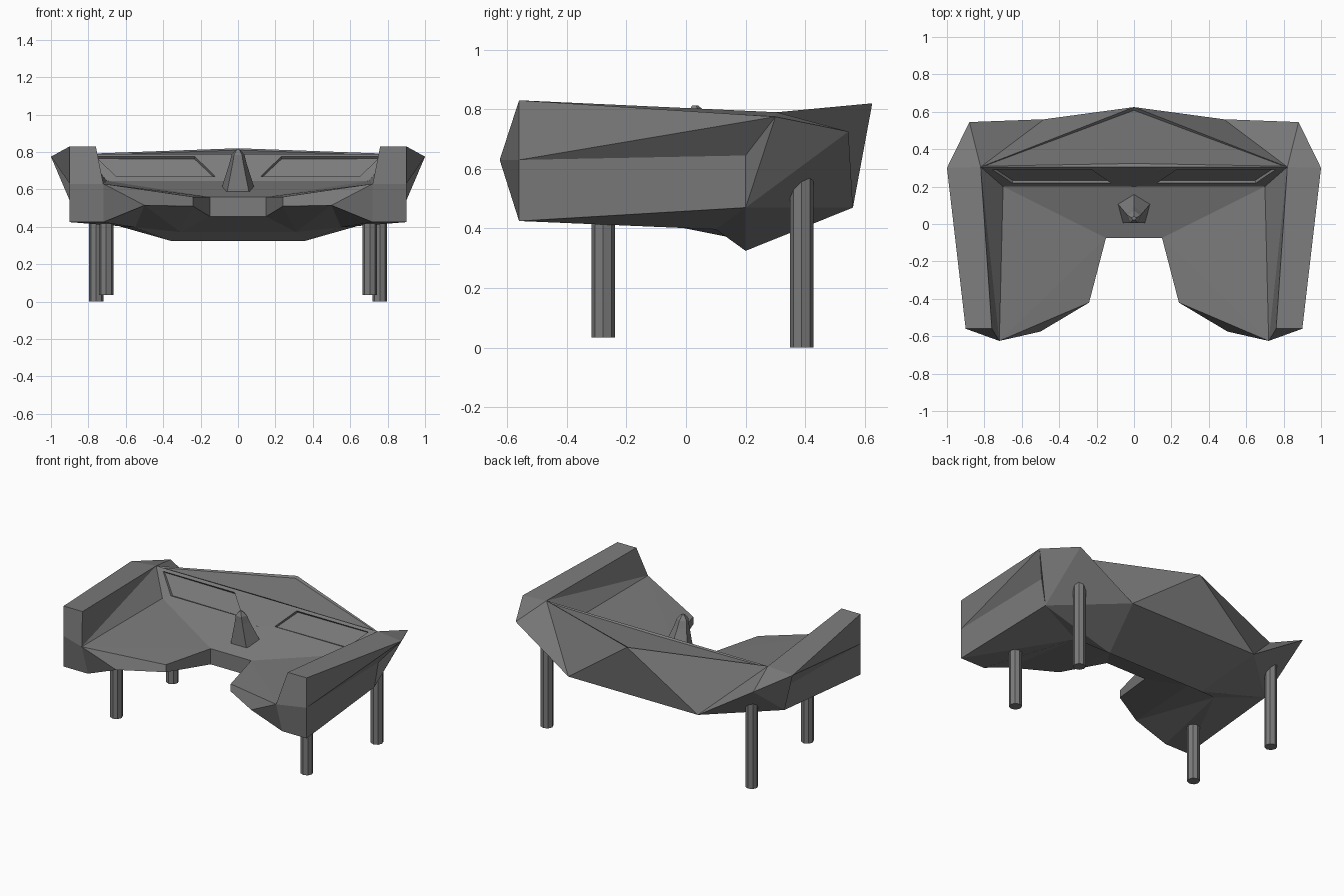
import bpy, bmesh, math
from mathutils import Vector

if "Cube" in bpy.data.objects:
    bpy.data.objects.remove(bpy.data.objects["Cube"])

# Dark grey finish for every part
dark = bpy.data.materials.new("dark_grey")
dark.diffuse_color = (.2, .2, .2, 1)
dark.use_nodes = True
dark.node_tree.nodes["Principled BSDF"].inputs["Base Color"].default_value = dark.diffuse_color

# Key corners of the right half of the faceted shell
P = dict(
    # desktop
    a=(0, -.075, .56), b=(.15, -.075, .56), c=(.24, -.42, .56),
    d=(.72, -.625, .63), e=(.70, .20, .645), f=(0, .20, .645),
    # raised side pod
    g=(.76, -.56, .83), h=(.90, -.56, .83), i=(1.0, .30, .775),
    j=(.90, -.56, .63), k=(.90, -.56, .425), l=(.72, -.56, .425),
    q=(.90, .20, .645), r=(.87, .20, .47),
    # knee notch and arm underside
    m=(.50, -.575, .515), n=(.24, -.42, .51), o=(.15, -.075, .455),
    p=(0, -.075, .455), S=(.55, .10, .397),
    # rear fin and belly
    R=(.82, .305, .79), F=(0, .305, .79), E=(0, .625, .82),
    C=(.88, .545, .725), D=(.48, .56, .47), G=(0, .56, .47),
    A=(.36, .20, .325), H=(0, .20, .325), B=(.31, .138, .372), I=(0, .138, .372),
    # window corners on the sloped console
    w=(.12, .218, .668), x=(.65, .218, .668), y=(.76, .292, .775), z=(.23, .292, .775),
)
FACES = ("abef bcd bde dgR dRe ghiR djhg dlkj cnmd mld bonc apob "
         "hji jqi jkrq iqr irC iCR CDR DER EDG rDC rAD DAHG "
         "poBI oBn nBm mBS mSl lSk kSr SAr BAS IBAH "
         "fexw eRyx RFzy Ffwz wxyz ERF").split()


def add_object(name, bm):
    bmesh.ops.recalc_face_normals(bm, faces=bm.faces)
    mesh = bpy.data.meshes.new(name)
    bm.to_mesh(mesh)
    bm.free()
    mesh.materials.append(dark)
    ob = bpy.data.objects.new(name, mesh)
    bpy.context.collection.objects.link(ob)
    return ob


# Desk shell, both halves welded at the centre
bm = bmesh.new()
windows, plates = [], []
for side in (1, -1):
    vs = {key: bm.verts.new((side * co[0], co[1], co[2])) for key, co in P.items()}
    for word in FACES:
        face = bm.faces.new([vs[ch] for ch in word])
        if word == "wxyz":
            windows.append(face)
        elif word == "ERF":
            plates.append(face)
centre = [v for v in bm.verts if abs(v.co.x) < 1e-6]
bmesh.ops.remove_doubles(bm, verts=centre, dist=1e-4)
bmesh.ops.recalc_face_normals(bm, faces=bm.faces)
bm.normal_update()
# Sunken console windows and the recessed rear plate
bmesh.ops.inset_individual(bm, faces=windows, thickness=.006, depth=-.015)
bmesh.ops.inset_region(bm, faces=plates, thickness=.018, depth=-.008)
add_object("desk_shell", bm)


# Stack of rings, each a centre and a radius, closed at both ends
def loft(name, rings, sides):
    bm = bmesh.new()
    loops = []
    for (cx, cy, cz), rad in rings:
        loops.append([bm.verts.new((cx + rad * math.sin(t), cy + rad * math.cos(t), cz))
                      for t in (2 * math.pi * s / sides for s in range(sides))])
    for lo, hi in zip(loops, loops[1:]):
        for s in range(sides):
            t = (s + 1) % sides
            bm.faces.new((lo[s], lo[t], hi[t], hi[s]))
    bm.faces.new(loops[0])
    bm.faces.new(loops[-1])
    return add_object(name, bm)


# Five-sided stalk leaning towards the seat
loft("console_stalk", [((0, .085, .59), .098), ((0, .045, .74), .048),
                       ((0, .035, .785), .036), ((0, .03, .812), .012)], 5)

# Legs
for side, tag in ((1, "right"), (-1, "left")):
    for part, px, py, z0, z1 in (("front", .705, -.278, .035, .47),
                                 ("back", .758, .388, 0, .63)):
        loft(f"{part}_leg_{tag}", [((side * px, py, z0), .039),
                                   ((side * px, py, z1), .039)], 8)
